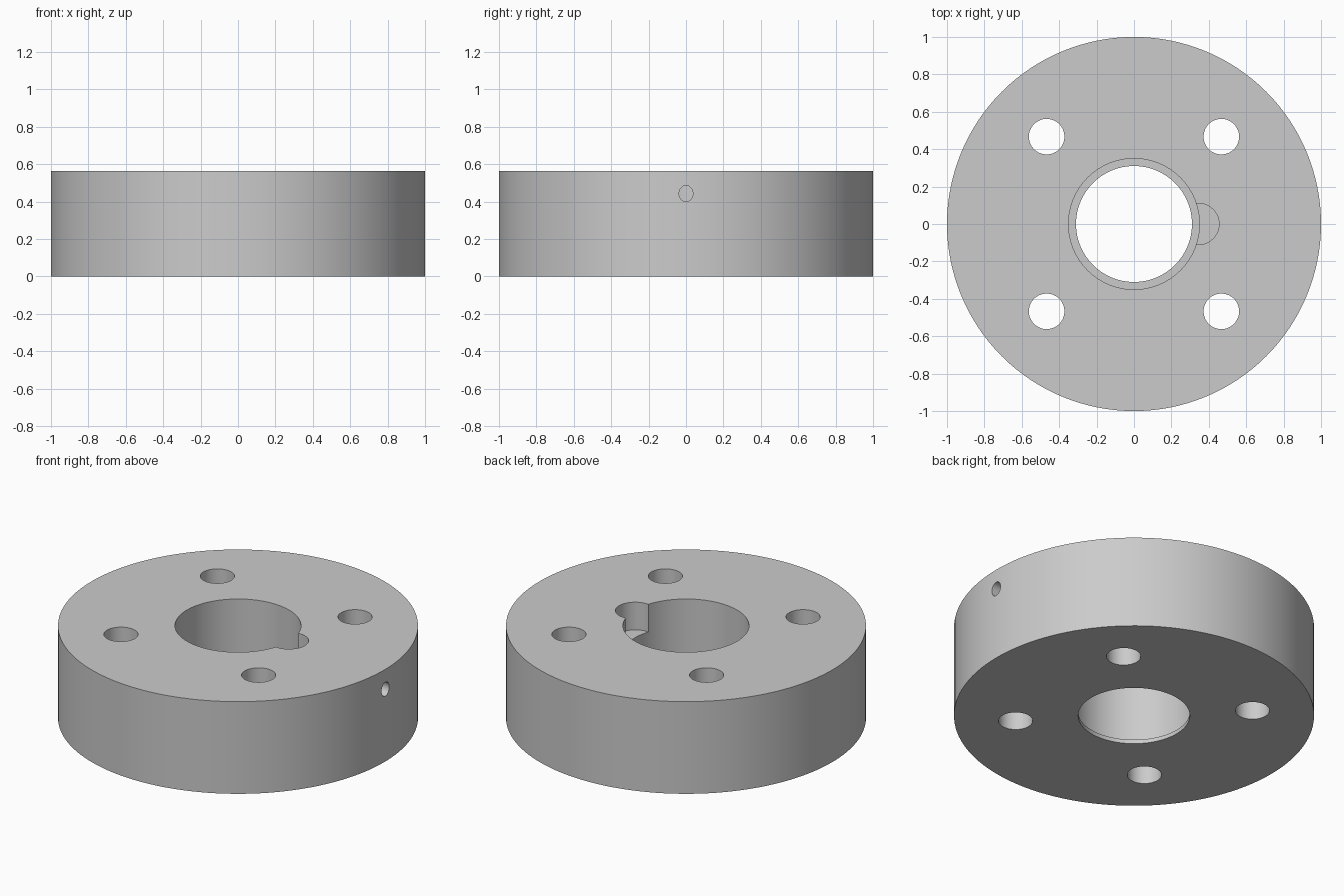
import bpy
from math import radians

HEIGHT = 0.565

old = bpy.data.objects.get("Cube")
if old:
    bpy.data.objects.remove(old, do_unlink=True)

# Single plain grey for the whole part
grey = bpy.data.materials.new("light grey")
grey.use_nodes = True
colour = (0.6, 0.6, 0.6, 1)
grey.diffuse_color = colour
grey.node_tree.nodes["Principled BSDF"].inputs["Base Color"].default_value = colour


def cylinder(name, radius, bottom, top, x=0, y=0, sides=64):
    bpy.ops.mesh.primitive_cylinder_add(
        vertices=sides, radius=radius, depth=top - bottom,
        location=(x, y, (top + bottom) / 2))
    obj = bpy.context.object
    obj.name = name
    obj.data.materials.append(grey)
    return obj


def cut(body, cutter):
    cutter.hide_render = True
    mod = body.modifiers.new(cutter.name, 'BOOLEAN')
    mod.operation = 'DIFFERENCE'
    mod.solver = 'EXACT'
    mod.object = cutter
    bpy.context.view_layer.objects.active = body
    bpy.ops.object.modifier_apply(modifier=mod.name)
    bpy.data.objects.remove(cutter, do_unlink=True)


# Thick round body
body = cylinder("flange_body", 1, 0, HEIGHT, sides=128)

# Centre bore with a thin lip left at the bottom
cut(body, cylinder("lip_bore", 0.31, -0.1, HEIGHT + 0.1, sides=96))
cut(body, cylinder("main_bore", 0.35, 0.025, HEIGHT + 0.1, sides=96))

# Four bolt holes
for x in (-0.467, 0.467):
    for y in (-0.467, 0.467):
        cut(body, cylinder("bolt_hole", 0.095, -0.1, HEIGHT + 0.1, x, y))

# Rounded pocket beside the bore
cut(body, cylinder("side_pocket", 0.11, 0.395, HEIGHT + 0.1, 0.345, 0))

# Small slightly tall oval hole from the rim into the pocket
drill = cylinder("radial_hole", 1, -0.4, 0.4, sides=32)
drill.location = (0.8, 0, 0.443)
drill.rotation_euler = (0, radians(90), 0)
drill.scale = (0.043, 0.037, 1)
bpy.context.view_layer.update()
cut(body, drill)

# Smooth walls with sharp rims
bpy.ops.object.select_all(action='DESELECT')
body.select_set(True)
bpy.context.view_layer.objects.active = body
bpy.ops.object.shade_smooth_by_angle(angle=radians(30))
